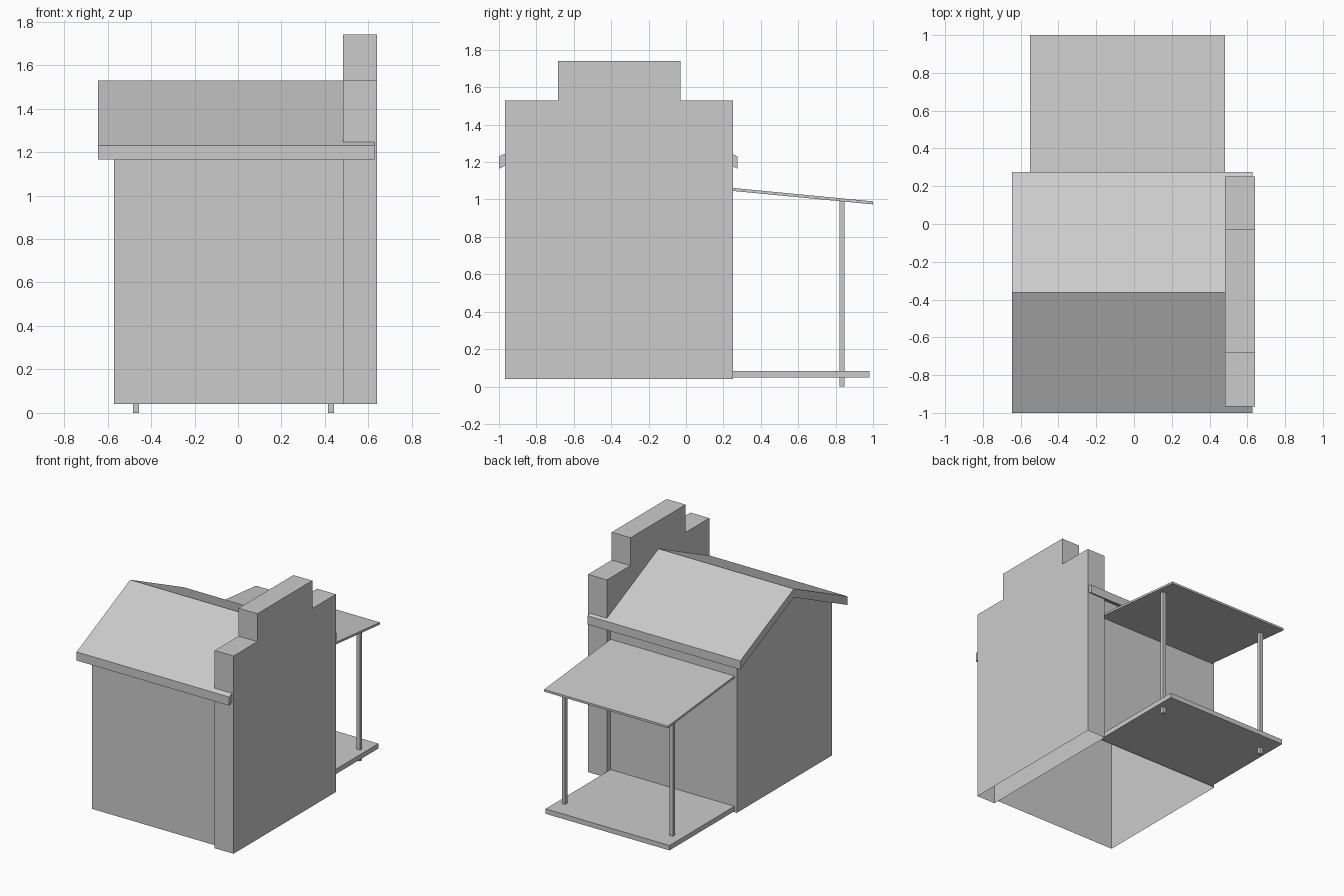
import bpy, bmesh
from mathutils import Vector

if "Cube" in bpy.data.objects:
    bpy.data.objects.remove(bpy.data.objects["Cube"])


def extrude_profile(name, profile, x0, x1, open_bottom=False, open_right=False):
    """Extrude a (y, z) outline along x; optionally leave lowest or right faces open."""
    bm = bmesh.new()
    base = bm.faces.new([bm.verts.new((x0, y, z)) for y, z in profile])
    ext = bmesh.ops.extrude_face_region(bm, geom=[base], use_keep_orig=True)
    moved = [g for g in ext["geom"] if isinstance(g, bmesh.types.BMVert)]
    bmesh.ops.translate(bm, verts=moved, vec=Vector((x1 - x0, 0, 0)))
    bmesh.ops.recalc_face_normals(bm, faces=bm.faces)
    zmin = min(z for _, z in profile)
    drop = [f for f in bm.faces
            if (open_bottom and all(abs(v.co.z - zmin) < 1e-5 for v in f.verts))
            or (open_right and all(abs(v.co.x - x1) < 1e-5 for v in f.verts))]
    bmesh.ops.delete(bm, geom=drop, context='FACES_ONLY')
    mesh = bpy.data.meshes.new(name)
    bm.to_mesh(mesh)
    bm.free()
    obj = bpy.data.objects.new(name, mesh)
    bpy.context.collection.objects.link(obj)
    return obj


RIDGE_Y = -0.3625
LEFT, WALL_IN, WALL_OUT = -0.57, 0.483, 0.64

# gabled house body, hollow underneath
extrude_profile("house_body",
                [(-0.927, 0.04), (0.208, 0.04), (0.208, 1.197),
                 (RIDGE_Y, 1.463), (-0.927, 1.197)],
                LEFT, WALL_IN, open_bottom=True, open_right=True)

# main roof: folded slab with vertical eaves
extrude_profile("main_roof",
                [(-1.0, 1.165), (RIDGE_Y, 1.465), (0.275, 1.165),
                 (0.275, 1.23), (RIDGE_Y, 1.53), (-1.0, 1.23)],
                -0.645, 0.627)

# stepped parapet wall on the right
extrude_profile("stepped_wall",
                [(-0.967, 0.04), (0.252, 0.04), (0.252, 1.53), (-0.03, 1.53),
                 (-0.03, 1.74), (-0.684, 1.74), (-0.684, 1.53), (-0.967, 1.53)],
                WALL_IN, WALL_OUT, open_bottom=True)

# porch floor and sloping porch roof
extrude_profile("porch_floor",
                [(0.2, 0.047), (0.982, 0.047), (0.982, 0.084), (0.2, 0.084)],
                -0.55, WALL_IN)
extrude_profile("porch_roof",
                [(0.205, 1.05), (1.0, 0.974), (1.0, 0.99), (0.205, 1.066)],
                -0.55, WALL_IN)

# porch posts
for side, x in (("left", -0.47), ("right", 0.428)):
    extrude_profile("porch_post_" + side,
                    [(0.822, 0), (0.848, 0), (0.848, 0.993), (0.822, 0.995)],
                    x - 0.014, x + 0.014)
